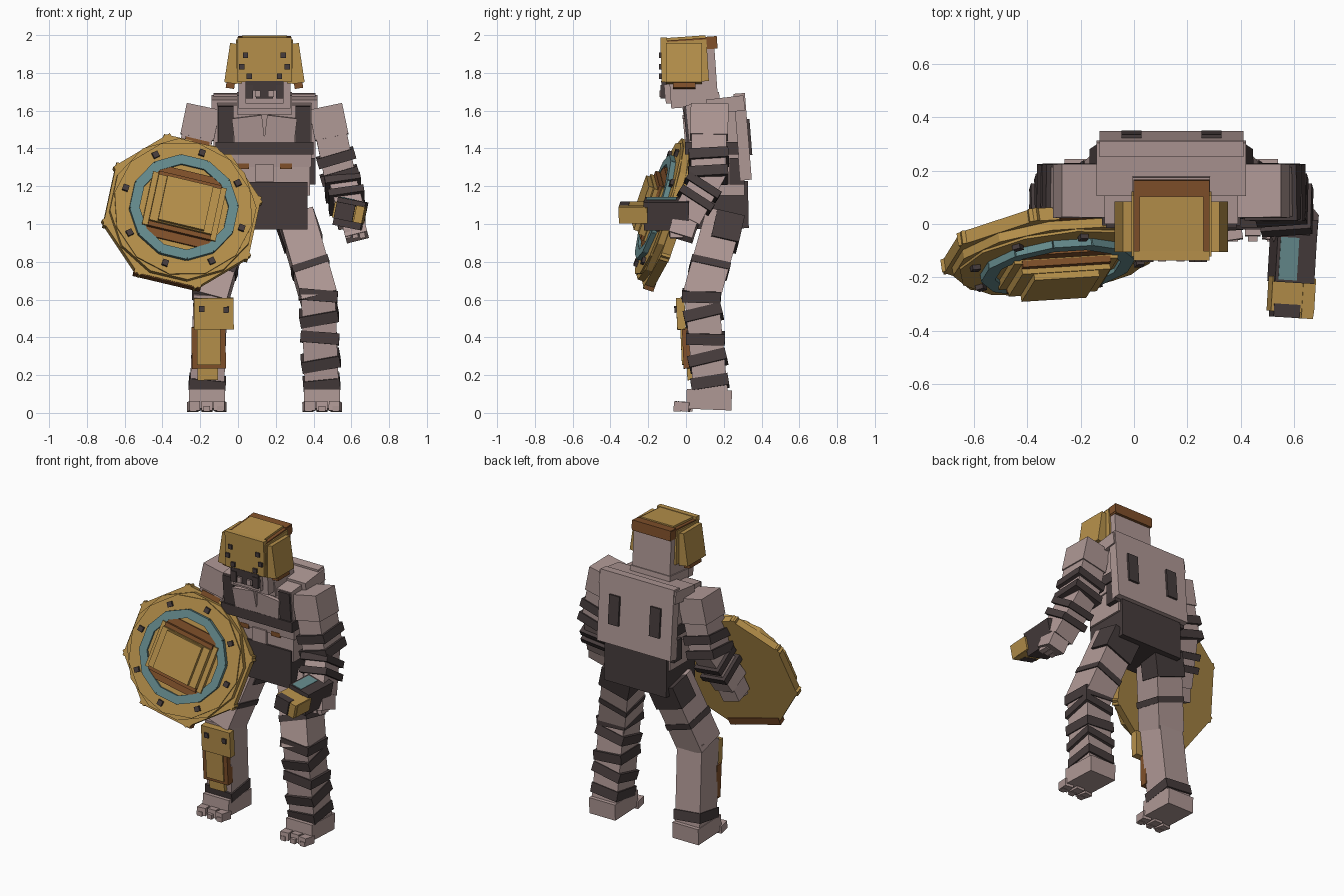
import bpy, bmesh, math
from mathutils import Matrix, Vector, Euler

if "Cube" in bpy.data.objects:
    bpy.data.objects.remove(bpy.data.objects["Cube"])

CX = 0.14  # body midline


def material(name, rgb):
    lin = [((c / 255 + 0.055) / 1.055) ** 2.4 for c in rgb]
    m = bpy.data.materials.new(name)
    m.use_nodes = True
    m.diffuse_color = (*lin, 1)
    m.node_tree.nodes["Principled BSDF"].inputs["Base Color"].default_value = (*lin, 1)
    return m


SKIN = material("dusty_pink", (175, 152, 149))
DARK = material("charcoal", (70, 60, 60))
GOLD = material("gold", (183, 145, 75))
BROWN = material("brown", (128, 80, 42))
TEAL = material("teal", (102, 140, 142))


def add(name, matrix, mat, radius=None):
    """Unit cube, or a twelve-sided prism when a radius is given."""
    bm = bmesh.new()
    if radius:
        bmesh.ops.create_cone(bm, cap_ends=True, segments=12, radius1=radius, radius2=radius, depth=1)
    else:
        bmesh.ops.create_cube(bm, size=1)
    me = bpy.data.meshes.new(name)
    bmesh.ops.transform(bm, matrix=matrix, verts=bm.verts)
    bmesh.ops.recalc_face_normals(bm, faces=bm.faces)
    bm.to_mesh(me)
    bm.free()
    me.materials.append(mat)
    bpy.context.collection.objects.link(bpy.data.objects.new(name, me))


def box(name, c, size, mat, rot=(0, 0, 0), s=1):
    r = Euler((rot[0], rot[1] * s, rot[2] * s)).to_matrix().to_4x4()
    add(name, Matrix.Translation((CX + c[0] * s, c[1], c[2])) @ r @ Matrix.Diagonal((*size, 1)), mat)


def frame(p0, p1, s):
    """Limb frame: origin at p0, z along the limb, x sideways, y forward."""
    a, b = Vector((CX + p0[0] * s, *p0[1:])), Vector((CX + p1[0] * s, *p1[1:]))
    z = (b - a).normalized()
    x = (Vector((1, 0, 0)) - z * z.x).normalized()
    m = Matrix((x, z.cross(x), z)).transposed().to_4x4()
    return Matrix.Translation(a) @ m, (b - a).length


def seg(name, s, p0, p1, w, d, mat, t0=0.0, t1=1.0, tilt=0.0, off=(0, 0)):
    m, length = frame(p0, p1, s)
    t = (t0 + t1) / 2 * length
    add(name, m @ Matrix.Translation((*off, t)) @ Matrix.Rotation(tilt, 4, 'X')
        @ Matrix.Rotation(tilt * s, 4, 'Y')
        @ Matrix.Diagonal((w, d, (t1 - t0) * length, 1)), mat)


# Torso
box("chest", (0, 0.16, 1.48), (0.5, 0.29, 0.33), SKIN, (0.1, 0, 0))
box("neck", (0, 0.08, 1.64), (0.29, 0.2, 0.1), SKIN, (0.1, 0, 0))
box("back_plate", (0, 0.3, 1.462), (0.54, 0.06, 0.46), SKIN, (0.08, 0, 0))
box("upper_back", (0, 0.21, 1.63), (0.56, 0.2, 0.08), SKIN, (0.12, 0, 0))
box("abdomen", (0, 0.175, 1.27), (0.48, 0.27, 0.24), SKIN)
box("chest_band", (0, 0.15, 1.4), (0.52, 0.31, 0.066), DARK)
box("belly_plate", (0, 0.035, 1.27), (0.1, 0.03, 0.09), SKIN)
box("waist", (0, 0.18, 1.1), (0.455, 0.3, 0.25), DARK, (0.02, 0, 0))
for s in (-1, 1):
    side = "left" if s > 0 else "right"
    box(side + "_pec", (0.085, 0.015, 1.495), (0.16, 0.05, 0.15), SKIN, (0.1, 0.12, 0), s)
    box(side + "_front_strap", (0.205, 0.015, 1.525), (0.08, 0.04, 0.2), DARK, (0.1, 0, 0), s)
    box(side + "_back_strap", (0.15, 0.331, 1.46), (0.075, 0.025, 0.19), DARK, (0.08, 0, 0), s)
    box(side + "_low_strap", (0.245, 0.27, 1.28), (0.05, 0.08, 0.14), DARK, (0, 0, 0), s)
    box(side + "_belt_trim", (0.115, 0.038, 1.305), (0.064, 0.02, 0.03), BROWN, (0, 0, 0), s)

    # Arms
    sh, el, wr = (0.325, 0.125, 1.61), (0.40, 0.118, 1.25), (0.455, 0.01, 1.05)
    seg(side + "_upper_arm", s, sh, el, 0.165, 0.185, SKIN)
    seg(side + "_shoulder", s, sh, el, 0.18, 0.2, SKIN, -0.03, 0.42)
    seg(side + "_forearm", s, el, wr, 0.145, 0.16, SKIN, -0.15, 1.15)
    for i, t in enumerate((0.72, 0.98)):
        seg(f"{side}_arm_band_{i}", s, sh, el, 0.205, 0.21, DARK, t - 0.075, t + 0.075, 0.08)
    for i, t in enumerate((0.28, 0.62)):
        seg(f"{side}_wrist_band_{i}", s, el, wr, 0.19, 0.2, DARK, t - 0.09, t + 0.09, -0.08)
    box(side + "_hand", (0.475, -0.01, 0.99), (0.12, 0.13, 0.13), SKIN, (-0.3, -0.25, 0), s)
    for i in range(3):
        box(f"{side}_finger_{i}", (0.44 + i * 0.038, -0.05, 0.95), (0.03, 0.07, 0.05),
            SKIN, (0, -0.2, 0), s)

    # Legs
    hip, knee, ankle = (0.17, 0.195, 1.02), (0.285, 0.082, 0.62), (0.305, 0.132, 0.1)
    seg(side + "_thigh", s, hip, knee, 0.19, 0.2, SKIN, -0.05, 1.05)
    seg(side + "_shin", s, knee, ankle, 0.18, 0.18, SKIN, -0.02, 1)
    seg(side + "_thigh_wrap", s, hip, knee, 0.21, 0.15, DARK, -0.05, 0.3, 0.05, (0, -0.035))
    seg(side + "_thigh_band", s, hip, knee, 0.2, 0.21, DARK, 0.58, 0.67, 0.06)
    seg(side + "_ankle_band", s, knee, ankle, 0.195, 0.2, DARK, 0.83, 0.95, 0.06)
    box(side + "_foot", (0.305, 0.122, 0.07), (0.19, 0.24, 0.105), SKIN, (-0.04, 0, 0), s)
    for i in (-1, 0, 1):
        box(f"{side}_toe_{i + 2}", (0.305 + i * 0.07, -0.02 if i else -0.005, 0.034),
            (0.058, 0.08, 0.05), SKIN, (-0.08, 0, -i * 0.15), s)
        box(f"{side}_claw_{i + 2}", (0.305 + i * 0.072, -0.045, 0.022), (0.035, 0.04, 0.03), SKIN, s=s)

    # Helmet sides, flared outward
    box(side + "_cheek_guard", (0.165, -0.01, 1.85), (0.065, 0.19, 0.21), GOLD, (0.0, -0.15, 0), s)
    box(side + "_cheek_rim", (0.18, -0.01, 1.738), (0.045, 0.12, 0.04), BROWN, (0, -0.15, 0), s)
    box(side + "_helmet_band", (0.135, 0.0, 1.86), (0.03, 0.23, 0.22), GOLD, (0.06, 0, 0), s)
    for i, (x, z) in enumerate(((0.1, 1.893), (0.12, 1.833), (0.08, 1.782))):
        box(f"{side}_helmet_stud_{i}", (x, -0.133, z), (0.028, 0.02, 0.028), DARK, s=s)
    box(side + "_jaw_skin", (0.035, -0.125, 1.69), (0.03, 0.03, 0.035), SKIN, s=s)
    box(side + "_jaw_fang", (0.08, -0.11, 1.7), (0.04, 0.05, 0.07), DARK, s=s)

# Bandages on the left shin
for i, t in enumerate((0.0, 0.2, 0.43, 0.66)):
    seg(f"left_shin_band_{i}", 1, knee, ankle, 0.205, 0.205, DARK, t - 0.058, t + 0.058,
        0.14 if i % 2 else -0.12)

# Shin guard on the right leg
for name, w, d, mat, t0, t1, x, y in (
        ("knee_plate", 0.21, 0.045, GOLD, 0.0, 0.32, 0.02, 0.118),
        ("guard_frame", 0.18, 0.05, BROWN, 0.3, 0.72, 0, 0.1),
        ("guard_inset", 0.125, 0.03, GOLD, 0.3, 0.68, 0, 0.118),
        ("guard_foot", 0.11, 0.04, GOLD, 0.7, 0.84, 0, 0.095)):
    seg(name, -1, knee, ankle, w, d, mat, t0, t1, -0.05, (x, y))
for x in (-0.065, 0.065):
    seg("knee_stud", -1, knee, ankle, 0.028, 0.02, DARK, 0.08, 0.14, -0.05, (0.02 + x, 0.14))

# Head and helmet
TILT = (0.07, 0, 0)
box("head", (0, 0.035, 1.79), (0.275, 0.25, 0.34), SKIN, TILT)
box("chin", (0, -0.06, 1.69), (0.2, 0.1, 0.1), SKIN, TILT)
box("mouth_guard", (0, -0.1, 1.735), (0.2, 0.06, 0.05), DARK, TILT)
box("jaw_plate", (0, -0.1, 1.69), (0.09, 0.05, 0.05), DARK, TILT)
box("face_plate", (0, -0.115, 1.87), (0.285, 0.035, 0.235), GOLD, (0.03, 0, 0))
box("helmet_cap", (0, -0.01, 1.973), (0.24, 0.23, 0.036), GOLD, TILT)
box("helmet_rim", (0, 0.025, 1.955), (0.285, 0.28, 0.05), BROWN, TILT)
box("helmet_back", (0, 0.135, 1.96), (0.28, 0.06, 0.066), BROWN, TILT)

# Gauntlet on the left hand
G = (0, 0.2, -0.06)
box("gauntlet", (0.455, -0.1, 1.055), (0.15, 0.24, 0.15), DARK, G)
box("gauntlet_inset", (0.44, -0.13, 1.131), (0.07, 0.16, 0.012), TEAL, G)
box("gauntlet_guard", (0.45, -0.265, 1.06), (0.165, 0.13, 0.085), GOLD, G)
box("gauntlet_side", (0.505, -0.285, 1.05), (0.045, 0.14, 0.09), GOLD, G)
box("gauntlet_tip", (0.425, -0.325, 1.065), (0.1, 0.05, 0.09), DARK, G)

# Round shield: stacked prisms and plates facing forward and up
n = Vector((0.13, -0.94, 0.30)).normalized()
S = (Matrix.Translation((-0.29, -0.14, 1.08)) @ n.to_track_quat('Z', 'Y').to_matrix().to_4x4()
     @ Matrix.Rotation(math.radians(-14), 4, 'Z'))


def layer(name, mat, z0, z1, radius=None, size=(1, 1), x=0, y=0, ang=0.0):
    add(name, S @ Matrix.Rotation(ang, 4, 'Z') @ Matrix.Translation((x, y, (z0 + z1) / 2))
        @ Matrix.Diagonal((*size, z1 - z0, 1)), mat, radius)


STEP = math.pi / 12
layer("shield_disc", GOLD, -0.045, 0.0, 0.392, ang=STEP)
layer("shield_rim", GOLD, -0.02, 0.01, 0.375)
layer("shield_inner", GOLD, 0.0, 0.022, 0.25, ang=STEP)
layer("shield_step_low", BROWN, 0.0, 0.035, size=(0.36, 0.4))
layer("shield_step", GOLD, 0.02, 0.05, size=(0.4, 0.3))
layer("boss_base", BROWN, 0.04, 0.065, size=(0.34, 0.31))
layer("boss_plate", GOLD, 0.05, 0.085, size=(0.34, 0.26))
layer("boss_top", GOLD, 0.08, 0.11, size=(0.25, 0.25))
for i in range(12):
    layer(f"shield_ring_{i}", TEAL, 0.0, 0.038, size=(0.052, 0.146), x=0.256, ang=i * 2 * STEP)
for i in range(8):
    layer(f"shield_stud_{i}", DARK, 0.0, 0.028, size=(0.032, 0.032), x=0.325,
          ang=math.radians(i * 45 + 39))
# Crossed backing planks with brown ends above and below
for i in range(4):
    layer(f"shield_plank_{i}", GOLD, -0.085, -0.035, size=(0.79, 0.36), ang=i * 3 * STEP)
layer("plank_end_top", BROWN, -0.095, -0.035, size=(0.13, 0.09), y=0.365)
layer("plank_end_bottom", BROWN, -0.09, -0.04, size=(0.365, 0.05), y=-0.375)
